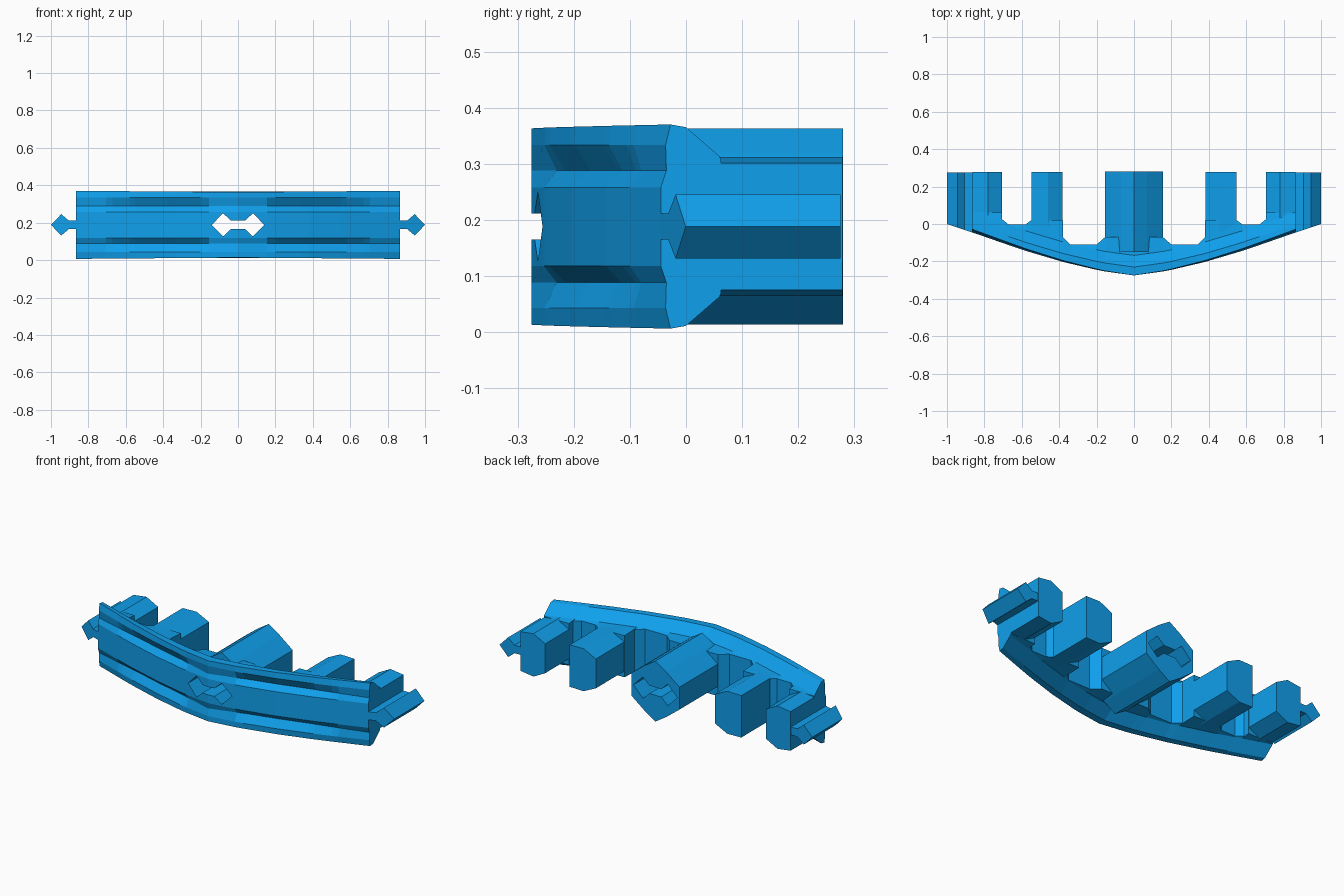
import bpy, bmesh

if "Cube" in bpy.data.objects:
    bpy.data.objects.remove(bpy.data.objects["Cube"])

MID = 0.195  # mirror height of the part


def lerp(points, x):
    for (x0, a), (x1, b) in zip(points, points[1:]):
        if x <= x1:
            return a + (b - a) * (x - x0) / (x1 - x0)
    return points[-1][1]


def make_object(name, bm):
    bmesh.ops.recalc_face_normals(bm, faces=bm.faces)
    mesh = bpy.data.meshes.new(name)
    bm.to_mesh(mesh)
    bm.free()
    ob = bpy.data.objects.new(name, mesh)
    bpy.context.collection.objects.link(ob)
    mesh.materials.append(blue)
    return ob


def loft(name, rings):
    bm = bmesh.new()
    rows = [[bm.verts.new(p) for p in ring] for ring in rings]
    n = len(rows[0])
    for a, b in zip(rows, rows[1:]):
        for i in range(n):
            j = (i + 1) % n
            bm.faces.new((a[i], a[j], b[j], b[i]))
    bm.faces.new(rows[0])
    bm.faces.new(rows[-1][::-1])
    bmesh.ops.remove_doubles(bm, verts=bm.verts, dist=0.0005)
    bmesh.ops.dissolve_degenerate(bm, edges=bm.edges, dist=0.0005)
    return make_object(name, bm)


def prism(name, upper, y0, y1):
    """Extrude along y; the upper outline is mirrored below MID."""
    lower = [(x, 2 * MID - z) for x, z in reversed(upper) if abs(z - MID) > 0.001]
    outline = upper + lower
    return loft(name, [[(x, y, z) for x, z in outline] for y in (y0, y1)])


def boolean(target, tool, operation):
    mod = target.modifiers.new(operation.lower(), 'BOOLEAN')
    mod.operation = operation
    mod.solver = 'EXACT'
    mod.object = tool
    bpy.context.view_layer.objects.active = target
    bpy.ops.object.modifier_apply(modifier=mod.name)
    bpy.data.objects.remove(tool)


blue = bpy.data.materials.new("blue")
blue.diffuse_color = (0.005, 0.35, 0.84, 1)
blue.use_nodes = True
blue.node_tree.nodes["Principled BSDF"].inputs["Base Color"].default_value = blue.diffuse_color

# Bowed body: front curve, groove depth, and rear outline with notches
front = [(0, -0.275), (0.08, -0.268), (0.2, -0.245), (0.4, -0.198), (0.6, -0.137), (0.865, -0.045)]
groove = [(0, 0.0), (0.2, 0.03), (0.5, 0.035), (0.865, 0.01)]
rear = [(0, -0.07), (0.155, -0.07), (0.2, -0.11), (0.34, -0.11), (0.38, -0.07),
        (0.38, 0.02), (0.55, 0.02), (0.58, -0.003), (0.67, -0.003), (0.705, 0.025),
        (0.705, 0.062), (0.865, 0.062)]


def section(x, back):
    """Grooved front, ridge near the front edge, slope down to the rear rim."""
    ax = abs(x)
    f, g = lerp(front, ax), lerp(groove, ax)
    lip = 0.02 * ax
    knee = min(f + 0.107, back - 0.002)
    half = [(f, 0.265), (f + g, 0.295), (f + lip * 0.5, 0.34),
            (f + lip, 0.37 + 0.008 * ax), (f + 0.045, 0.372), (knee, 0.32), (back, 0.315)]
    pts = half + [(y, 2 * MID - z) for y, z in reversed(half)]
    return [(x, y, z) for y, z in pts]


full = [(-x, y) for x, y in reversed(rear)] + rear[1:]
body = loft("curved_body", [section(*s) for s in full])

# Rear teeth: peaked centre, lower chamfered sides
boolean(body, prism("centre_tooth", [(-0.154, 0.26), (-0.07, 0.325), (0, 0.37), (0.07, 0.325),
                                     (0.154, 0.26)], -0.15, 0.28), 'UNION')
for s in (-1, 1):
    inner = [(0.381, 0.28), (0.46, 0.318), (0.549, 0.316)]
    outer = [(0.706, 0.28), (0.78, 0.319), (0.864, 0.308)]
    rail = [(0.84, 0.218), (0.905, 0.218), (0.945, 0.252), (1.0, MID)]
    rail_low = [(x, 2 * MID - z) for x, z in rail[:-1][::-1]]
    for name, shape, y0 in (("inner_tooth", inner, -0.06), ("outer_tooth", outer, 0.03)):
        boolean(body, prism(name, [(s * x, z) for x, z in shape], y0, 0.279), 'UNION')
    # Diamond rail on each end, its front following the bow
    outline = rail + rail_low
    loft("end_rail", [[(s * x, -0.045 + (x - 0.865) * 0.33, z) for x, z in outline],
                      [(s * x, 0.275, z) for x, z in outline]])

# Double-diamond slot running right through the centre
slot = [(-0.14, MID), (-0.08, 0.257), (-0.038, 0.218), (0.038, 0.218), (0.08, 0.257), (0.14, MID)]
boolean(body, prism("slot_cutter", slot, -0.4, 0.4), 'DIFFERENCE')

# Rest the lowest point on the ground
low = min(v.co.z for v in body.data.vertices)
for ob in bpy.data.objects:
    ob.location.z -= low * 0.5
